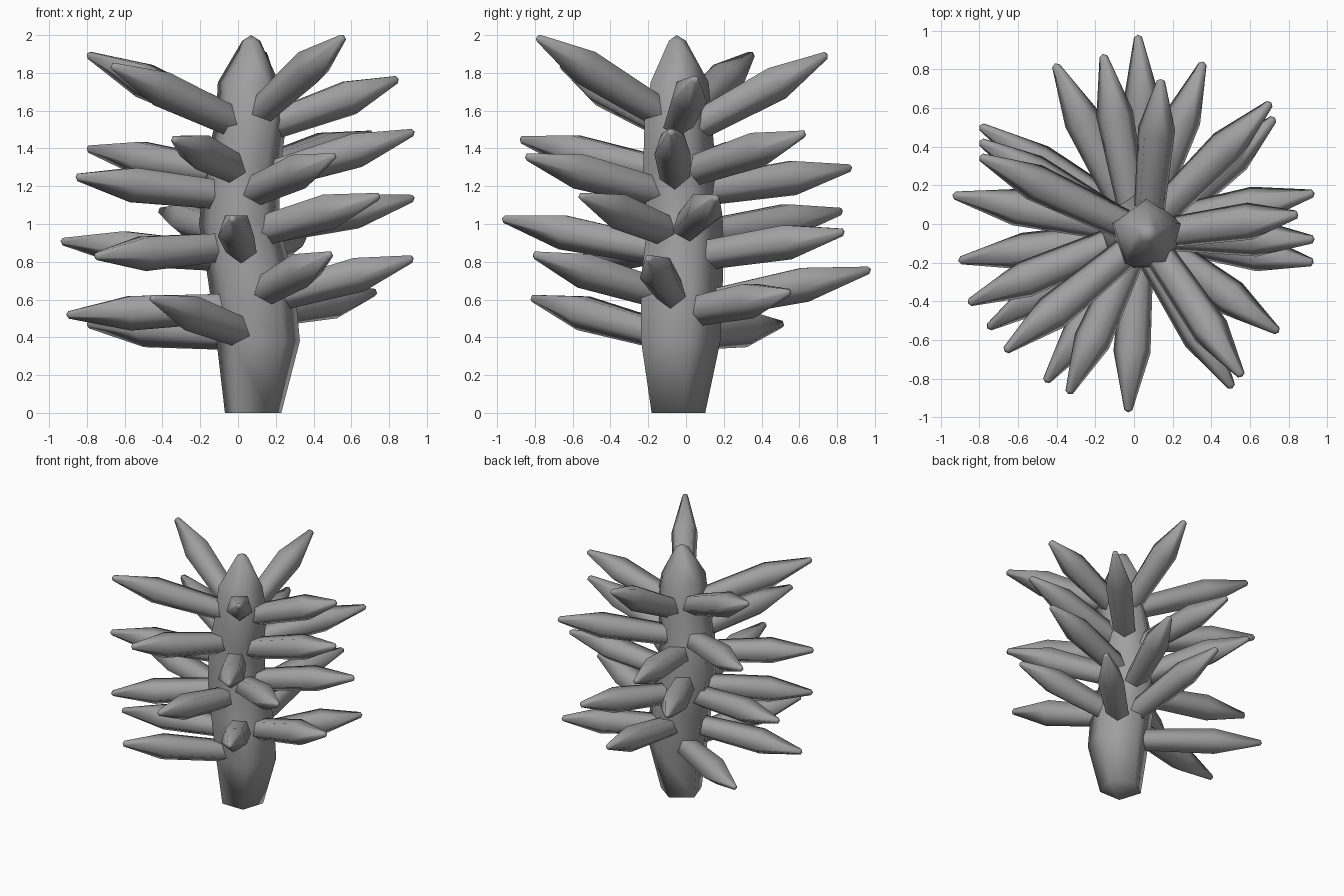
import bpy, bmesh, math
from mathutils import Vector

cube = bpy.data.objects.get("Cube")
if cube:
    bpy.data.objects.remove(cube, do_unlink=True)

SIDES = 5

stone = bpy.data.materials.new("stone_grey")
stone.use_nodes = True
grey = (0.35, 0.35, 0.35, 1)
stone.diffuse_color = grey
stone.node_tree.nodes["Principled BSDF"].inputs["Base Color"].default_value = grey


def lofted(name, rings, side, up, apex):
    """Five-sided tube through (centre, radius) rings, closed to a point at the apex."""
    bm = bmesh.new()
    loops = []
    for centre, radius in rings:
        loop = []
        for i in range(SIDES):
            a = math.tau * i / SIDES
            loop.append(bm.verts.new(centre + radius * (math.sin(a) * side + math.cos(a) * up)))
        loops.append(loop)
    tip = bm.verts.new(apex)
    bm.faces.new(loops[0])
    for i in range(SIDES):
        j = (i + 1) % SIDES
        for low, high in zip(loops, loops[1:]):
            bm.faces.new((low[i], low[j], high[j], high[i]))
        bm.faces.new((loops[-1][i], loops[-1][j], tip))
    bmesh.ops.recalc_face_normals(bm, faces=bm.faces)
    mesh = bpy.data.meshes.new(name)
    bm.to_mesh(mesh)
    bm.free()
    mesh.materials.append(stone)
    obj = bpy.data.objects.new(name, mesh)
    bpy.context.collection.objects.link(obj)
    bpy.ops.object.select_all(action='DESELECT')
    obj.select_set(True)
    bpy.context.view_layer.objects.active = obj
    bpy.ops.object.shade_smooth_by_angle(angle=math.radians(80))
    return obj


# Trunk: slightly wandering column (x, y, z, radius)
trunk_rings = [(Vector((x, y, z)), r) for x, y, z, r in (
    (.08, -.055, 0, .157), (.107, -.05, .38, .232), (.07, -.045, .7, .24),
    (.005, -.025, 1, .222), (.025, -.055, 1.3, .212),
    (.07, -.06, 1.55, .197), (.055, -.05, 1.75, .17), (.07, -.05, 1.97, .05))]
lofted("trunk", trunk_rings, Vector((1, 0, 0)), Vector((0, 1, 0)), Vector((.07, -.05, 2)))


def trunk_centre(z):
    for (a, _), (b, _) in zip(trunk_rings, trunk_rings[1:]):
        if z <= b.z:
            return a.lerp(b, (z - a.z) / (b.z - a.z))


def add_spike(name, tip, root_height):
    # The root sits inside the trunk; root_height is where the spike leaves the surface
    root = trunk_centre(root_height)
    flat = Vector((tip.x - root.x, tip.y - root.y, 0))
    rise = (tip.z - root_height) / (flat.length - .2)
    root.z = root_height - .12 * rise - .012
    root += flat.normalized() * .08
    axis = (tip - root).normalized()
    side = axis.cross(Vector((0, 0, 1))).normalized()
    down = axis.cross(side)
    profile = ((0, .082), (.63, .101), (.985, .022))
    rings = [(root.lerp(tip, t), r) for t, r in profile]
    lofted(name, rings, side, down, tip)


# Spikes: tip x, tip y, tip z, height where it leaves the trunk
spikes = (
    (.56, -.79, 1.99, 1.65), (-.67, -.66, 1.84, 1.58), (-.8, .35, 1.9, 1.6),
    (.14, .75, 1.9, 1.58), (.85, .05, 1.77, 1.57), (-.34, -.88, 1.45, 1.32),
    (.935, -.08, 1.49, 1.29), (.71, .63, 1.48, 1.31), (-.8, .43, 1.4, 1.3),
    (.51, -.85, 1.36, 1.2), (-.16, .88, 1.3, 1.2), (-.86, -.41, 1.25, 1.18),
    (.75, -.56, 1.15, .99), (.935, .16, 1.14, 1), (-.41, .83, 1.07, .97),
    (-.03, -.975, 1.03, .89), (.36, .84, .96, .86), (-.94, .15, .91, .85),
    (-.76, -.54, .83, .89), (.49, -.81, .84, .67), (.93, -.2, .82, .65),
    (.02, .98, .76, .6), (.73, .55, .64, .56), (-.46, -.82, .61, .45),
    (-.91, -.19, .52, .57), (-.8, .51, .47, .43))
for n, (x, y, z, root_height) in enumerate(spikes, 1):
    add_spike(f"spike_{n}", Vector((x, y, z)), root_height)
